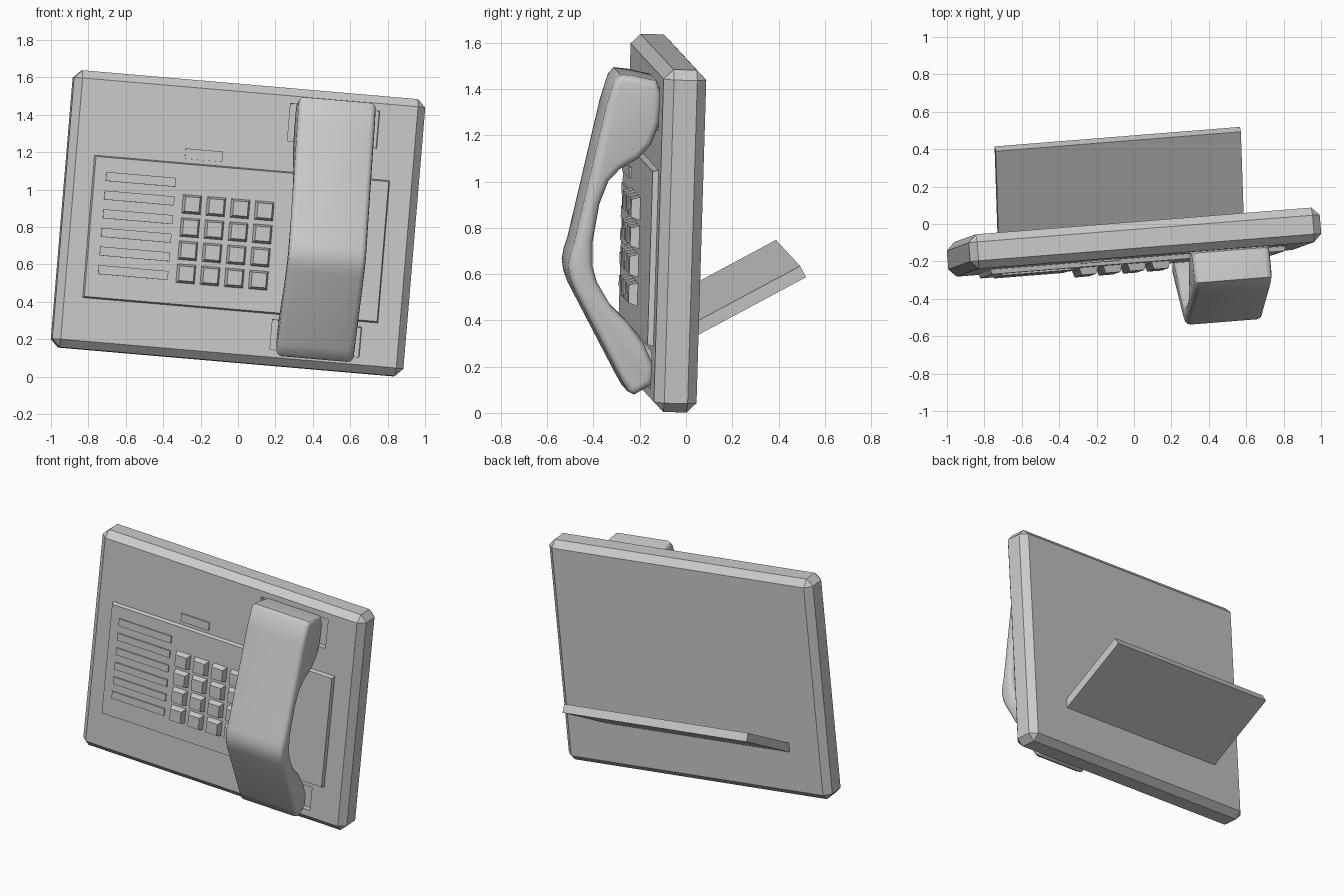
import bpy, bmesh
from mathutils import Matrix, Vector

if "Cube" in bpy.data.objects:
    bpy.data.objects.remove(bpy.data.objects["Cube"])

# Phone axes: across, up the face, out of the face
across = Vector((0.993, 0.079, -0.0854)).normalized()
out = across.cross(Vector((0.083, 0.03, 0.996))).normalized()
up = out.cross(across)
FRAME = Matrix((across, up, out)).transposed().to_4x4()
FRAME.translation = (0, -0.097, 0.82)

FACE = 0.0925          # front surface of the body
PANEL = FACE + 0.025   # front surface of the raised panel

grey = bpy.data.materials.new("light_grey_plastic")
grey.use_nodes = True
COLOUR = (0.6, 0.6, 0.6, 1)
grey.diffuse_color = COLOUR
grey.node_tree.nodes["Principled BSDF"].inputs["Base Color"].default_value = COLOUR


def add(name, bm):
    bmesh.ops.recalc_face_normals(bm, faces=bm.faces)
    mesh = bpy.data.meshes.new(name)
    bm.to_mesh(mesh)
    bm.free()
    mesh.materials.append(grey)
    obj = bpy.data.objects.new(name, mesh)
    obj.matrix_world = FRAME
    bpy.context.collection.objects.link(obj)
    return obj


def block(name, u, v, n, taper=0.0):
    """Box between (min, max) pairs; the front is drawn in by taper."""
    bm = bmesh.new()
    bmesh.ops.create_cube(bm, size=1)
    for vert in bm.verts:
        inset = taper if vert.co.z > 0 else 0
        for i, (lo, hi) in enumerate((u, v, n)):
            edge = inset if i < 2 else 0
            vert.co[i] = hi - edge if vert.co[i] > 0 else lo + edge
    return add(name, bm)


def centred(name, u, v, width, height, n, taper=0.0):
    return block(name, (u - width / 2, u + width / 2),
                 (v - height / 2, v + height / 2), n, taper)


def extrude_profile(name, points, u0, u1, round_off):
    """Extrude an (up, out) outline across the phone, rounding its rims."""
    bm = bmesh.new()
    face = bm.faces.new([bm.verts.new((u0, v, n)) for v, n in points])
    ext = bmesh.ops.extrude_face_region(bm, geom=[face], use_keep_orig=True)
    moved = [g for g in ext["geom"] if isinstance(g, bmesh.types.BMVert)]
    bmesh.ops.translate(bm, vec=(u1 - u0, 0, 0), verts=moved)
    if round_off:
        rims = [e for e in bm.edges
                if abs(e.verts[0].co.x - e.verts[1].co.x) < 1e-5]
        bmesh.ops.bevel(bm, geom=rims, offset=round_off, segments=3,
                        profile=0.5, affect='EDGES', clamp_overlap=True)
    return add(name, bm)


# Body with chamfered edges and two wells for the handset
body = block("body", (-0.945, 0.945), (-0.743, 0.743), (-FACE, FACE))
chamfer = body.modifiers.new("chamfer", 'BEVEL')
chamfer.width = 0.042
chamfer.segments = 1
for name, v in (("upper_well_cutter", (0.46, 0.66)),
                ("lower_well_cutter", (-0.66, -0.50))):
    cutter = block(name, (0.22, 0.70), v, (FACE - 0.04, FACE + 0.1))
    cutter.hide_render = True
    cutter.hide_set(True)
    cutter.display_type = 'WIRE'
    cut = body.modifiers.new(name, 'BOOLEAN')
    cut.object = cutter
    cut.operation = 'DIFFERENCE'
    cut.solver = 'EXACT'

# Raised front panel and indicator
block("front_panel", (-0.81, 0.79), (-0.475, 0.30), (FACE - 0.02, PANEL), 0.012)
centred("indicator", -0.22, 0.345, 0.2, 0.055, (FACE - 0.01, FACE + 0.008))

# Label strips
for row in range(6):
    centred(f"label_strip_{row + 1}", -0.548, 0.186 - 0.1 * row,
            0.375, 0.048, (PANEL - 0.01, PANEL + 0.009))

# Keypad
for row in range(4):
    for col in range(4):
        centred(f"key_{row + 1}_{col + 1}", -0.265 + 0.13 * col,
                0.075 - 0.124 * row, 0.106, 0.106,
                (PANEL - 0.01, PANEL + 0.038), 0.014)

# Handset: side outline from the ear end, down the inside, back up the outside
outline = [
    (0.695, 0.26), (0.69, 0.20), (0.67, 0.10), (0.617, 0.078), (0.488, 0.084),
    (0.395, 0.116), (0.333, 0.169), (0.284, 0.248), (0.232, 0.296),
    (0.13, 0.333), (-0.04, 0.358), (-0.14, 0.355), (-0.21, 0.333),
    (-0.31, 0.27), (-0.377, 0.198), (-0.467, 0.125), (-0.565, 0.077),
    (-0.645, 0.08), (-0.693, 0.158), (-0.68, 0.185), (-0.63, 0.215),
    (-0.24, 0.432), (-0.19, 0.452), (-0.14, 0.46), (-0.09, 0.452),
    (-0.04, 0.437), (0.555, 0.316), (0.667, 0.284),
]
handset = extrude_profile("handset", outline, 0.25, 0.665, 0.03)
bpy.ops.object.select_all(action='DESELECT')
handset.select_set(True)
bpy.context.view_layer.objects.active = handset
bpy.ops.object.shade_smooth_by_angle(angle=0.6)

# Rear stand: a slanted board
reach = Vector((0.494, -0.869))
drop = Vector((-0.869, -0.494)) * 0.055
tip = Vector((-0.119, -0.546))
root = tip - reach * 0.56
extrude_profile("rear_stand", [root, tip, tip + drop, root + drop],
                -0.69, 0.63, 0)
